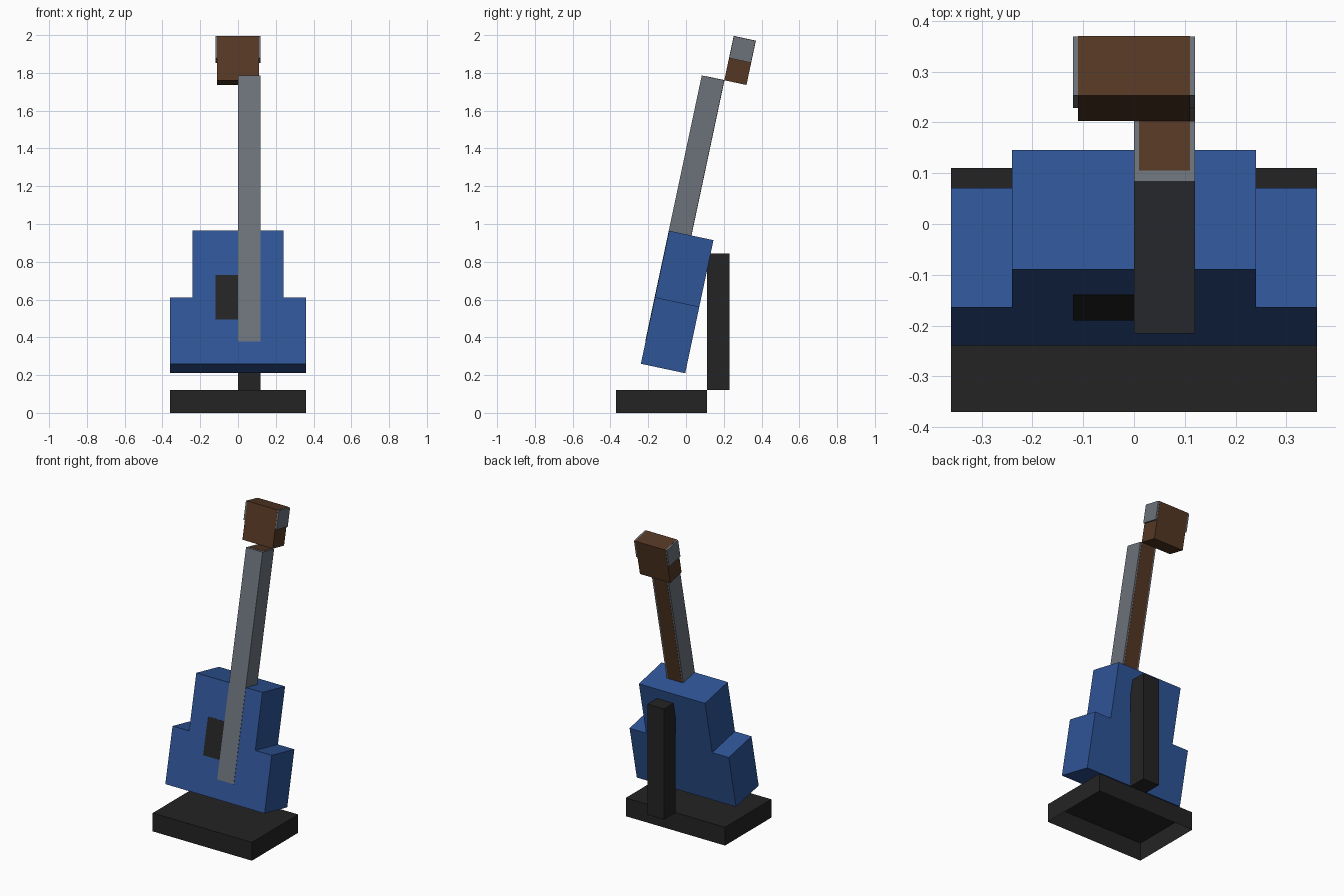
import bpy, bmesh, math
from mathutils import Matrix

if "Cube" in bpy.data.objects:
    bpy.data.objects.remove(bpy.data.objects["Cube"])

U = 0.12                      # building block size
TILT = math.radians(12)


def material(name, rgb):
    m = bpy.data.materials.new(name)
    m.diffuse_color = (*rgb, 1)
    m.use_nodes = True
    m.node_tree.nodes["Principled BSDF"].inputs["Base Color"].default_value = m.diffuse_color
    return m


BLUE = material("blue", (0.028, 0.090, 0.309))
GREY = material("grey", (0.150, 0.170, 0.196))
BROWN = material("brown", (0.089, 0.039, 0.018))
BLACK = material("black", (0.0176, 0.0176, 0.0176))

# Leaning frame: x across, y into the depth, z along the neck
LEAN = Matrix.Translation((0, -0.239, 0.26)) @ Matrix.Rotation(-TILT, 4, 'X')


def finish(name, bm, mat, matrix):
    bmesh.ops.recalc_face_normals(bm, faces=bm.faces)
    bm.transform(matrix)
    me = bpy.data.meshes.new(name)
    bm.to_mesh(me)
    bm.free()
    me.materials.append(mat)
    ob = bpy.data.objects.new(name, me)
    bpy.context.collection.objects.link(ob)
    return ob


def box(name, mat, x, y, z, matrix=Matrix(), open_bottom=False):
    bm = bmesh.new()
    bmesh.ops.create_cube(bm, size=1)
    for v in bm.verts:
        v.co = [r[0] if c < 0 else r[1] for c, r in zip(v.co, (x, y, z))]
    if open_bottom:
        low = [f for f in bm.faces if f.calc_center_median().z < z[0] + 1e-5]
        bmesh.ops.delete(bm, geom=low, context='FACES_ONLY')
    return finish(name, bm, mat, matrix)


def extrude_profile(name, mat, half, depth, matrix):
    """Mirror half an outline in x and give it depth."""
    outline = half + [(-x, z) for x, z in reversed(half)]
    bm = bmesh.new()
    face = bm.faces.new([bm.verts.new((x, 0, z)) for x, z in outline])
    ext = bmesh.ops.extrude_face_region(bm, geom=[face])
    for v in ext["geom"]:
        if isinstance(v, bmesh.types.BMVert):
            v.co.y += depth
    return finish(name, bm, mat, matrix)


# Stand: hollow foot and upright behind the body
box("stand_foot", BLACK, (-3 * U, 3 * U), (-0.37, 0.11), (0, U), open_bottom=True)
box("stand_post", BLACK, (0, U), (0.11, 0.23), (U, 0.845))

# Stepped body
extrude_profile("body", BLUE,
                [(3 * U, 0), (3 * U, 3 * U), (2 * U, 3 * U), (2 * U, 6 * U)],
                2 * U, LEAN)

# Pickup plate on the body front
box("pickup_plate", BLACK, (-U, U), (-0.001, 0.004), (2 * U, 4 * U), LEAN)

# Grey string cover over the brown neck
box("string_cover", GREY, (0, U), (-0.002, U), (U, 13 * U), LEAN)
box("neck", BROWN, (0.01, U - 0.01), (0.02, U + 0.001), (5 * U, 13 * U + 0.001), LEAN)

# Headstock with tuners showing at both sides
box("headstock", BROWN, (-0.11, 0.11), (U, 2 * U), (13 * U, 15 * U), LEAN)
box("tuners", GREY, (-U, U), (U + 0.001, 2 * U - 0.001), (14 * U, 15 * U - 0.001), LEAN)
